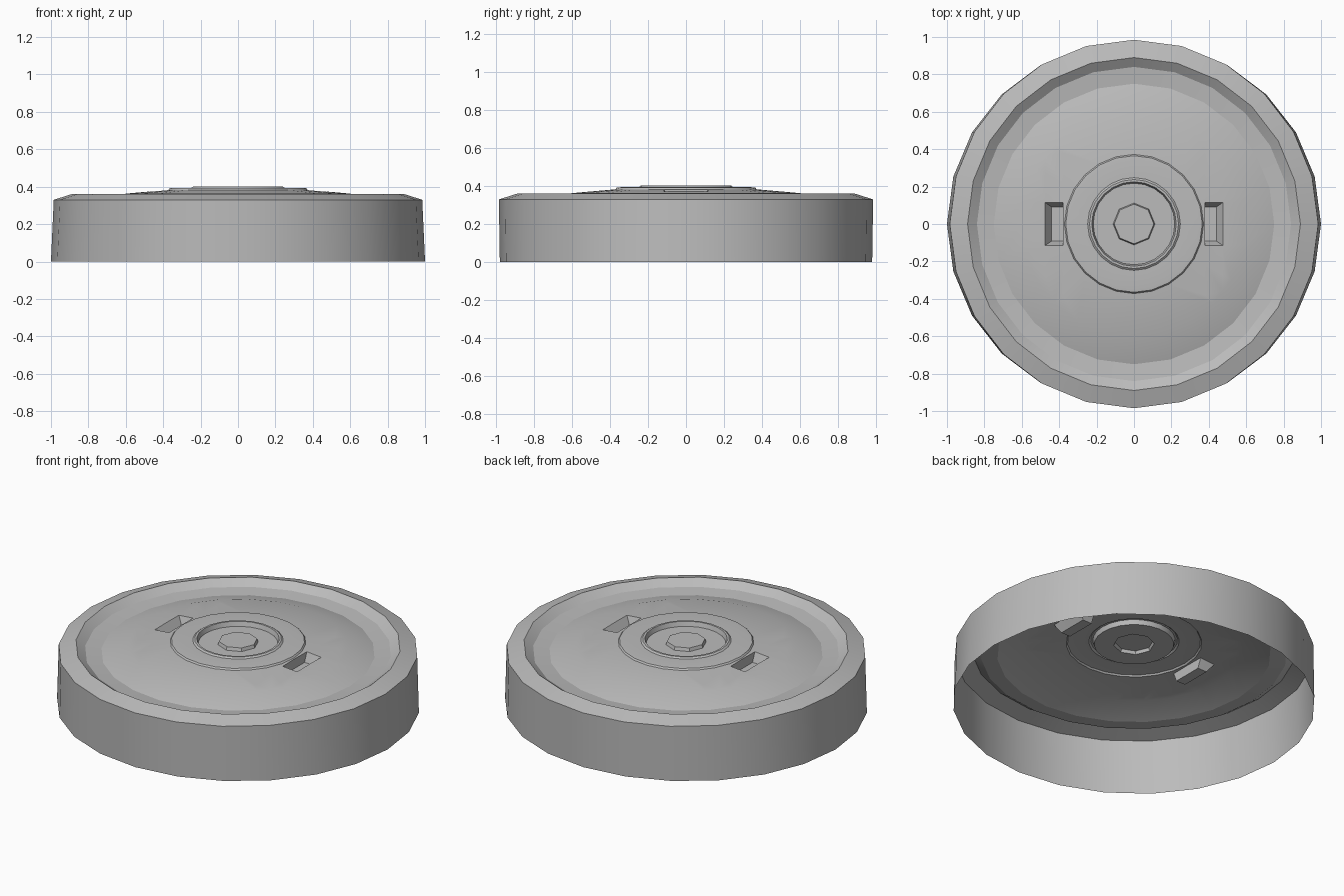
import bpy, bmesh
from math import cos, sin, pi, radians

if "Cube" in bpy.data.objects:
    bpy.data.objects.remove(bpy.data.objects["Cube"])

SIDES = 24
GREY = (0.5, 0.5, 0.5, 1)
metal = bpy.data.materials.new("grey_metal")
metal.use_nodes = True
metal.diffuse_color = GREY
metal.node_tree.nodes["Principled BSDF"].inputs["Base Color"].default_value = GREY


def ring(bm, radius, z, sides=SIDES, squash=1.0):
    return [bm.verts.new((radius * cos(2 * pi * i / sides),
                          radius * squash * sin(2 * pi * i / sides), z))
            for i in range(sides)]


def bridge(bm, outer, inner):
    """Join two rings; the outer one may have a multiple of the inner's sides."""
    n, m = len(outer), len(inner)
    step = n // m
    for i in range(m):
        arc = [outer[(i * step + k) % n] for k in range(step + 1)]
        bm.faces.new(arc + [inner[(i + 1) % m], inner[i]])


def finish(name, bm):
    mesh = bpy.data.meshes.new(name)
    bm.to_mesh(mesh)
    bm.free()
    mesh.materials.append(metal)
    obj = bpy.data.objects.new(name, mesh)
    bpy.context.collection.objects.link(obj)
    bpy.ops.object.select_all(action='DESELECT')
    obj.select_set(True)
    bpy.context.view_layer.objects.active = obj
    bpy.ops.object.shade_smooth_by_angle(angle=radians(16))
    return obj


def lathe(bm, profile):
    rings = [ring(bm, r, z) for r, z in profile]
    for a, b in zip(rings, rings[1:]):
        bridge(bm, a, b)
    return rings


def pocket(bm, side):
    """Cut a rectangle in the top panel and push it down with sloping walls."""
    x_in, x_out, half = 0.38, 0.475, 0.115
    cuts = [((side * x_in, 0, 0), (1, 0, 0)), ((side * x_out, 0, 0), (1, 0, 0)),
            ((0, half, 0), (0, 1, 0)), ((0, -half, 0), (0, 1, 0))]
    for point, normal in cuts:
        near = [f for f in bm.faces
                if side * f.calc_center_median().x > 0.3
                and f.calc_center_median().xy.length < 0.6]
        geom = near + list({e for f in near for e in f.edges}) \
            + list({v for f in near for v in f.verts})
        bmesh.ops.bisect_plane(bm, geom=geom, plane_co=point, plane_no=normal, dist=1e-5)
    inside = [f for f in bm.faces
              if x_in < side * f.calc_center_median().x < x_out
              and abs(f.calc_center_median().y) < half]
    new = bmesh.ops.extrude_face_region(bm, geom=inside)["geom"]
    bmesh.ops.delete(bm, geom=inside, context='FACES')
    for v in new:
        if isinstance(v, bmesh.types.BMVert):
            v.co.x = side * (x_in + (side * v.co.x - x_in) * 0.65)
            v.co.y *= 0.8
            v.co.z = 0.325


# Outer skirt, open underneath and slightly oval at the foot
bm = bmesh.new()
bridge(bm, ring(bm, 1.0, 0, squash=0.98), ring(bm, 0.985, 0.33))
finish("skirt", bm)

# Rim, groove and shallow dome with two finger pockets
bm = bmesh.new()
lathe(bm, [(0.985, 0.33), (0.89, 0.36), (0.84, 0.325), (0.75, 0.316),
           (0.6, 0.363), (0.372, 0.383)])
for side in (1, -1):
    pocket(bm, side)
finish("top_panel", bm)

# Raised centre disc with a lip and a sunken floor around an octagonal hole
bm = bmesh.new()
rings = lathe(bm, [(0.372, 0.383), (0.365, 0.392), (0.345, 0.394), (0.248, 0.394),
                   (0.238, 0.402), (0.226, 0.402), (0.218, 0.375)])
bridge(bm, rings[-1], ring(bm, 0.112, 0.375, 8))
finish("centre_disc", bm)

# Octagonal button
bm = bmesh.new()
top = ring(bm, 0.106, 0.394, 8)
bridge(bm, ring(bm, 0.112, 0.375, 8), top)
bm.faces.new(top)
finish("centre_button", bm)
